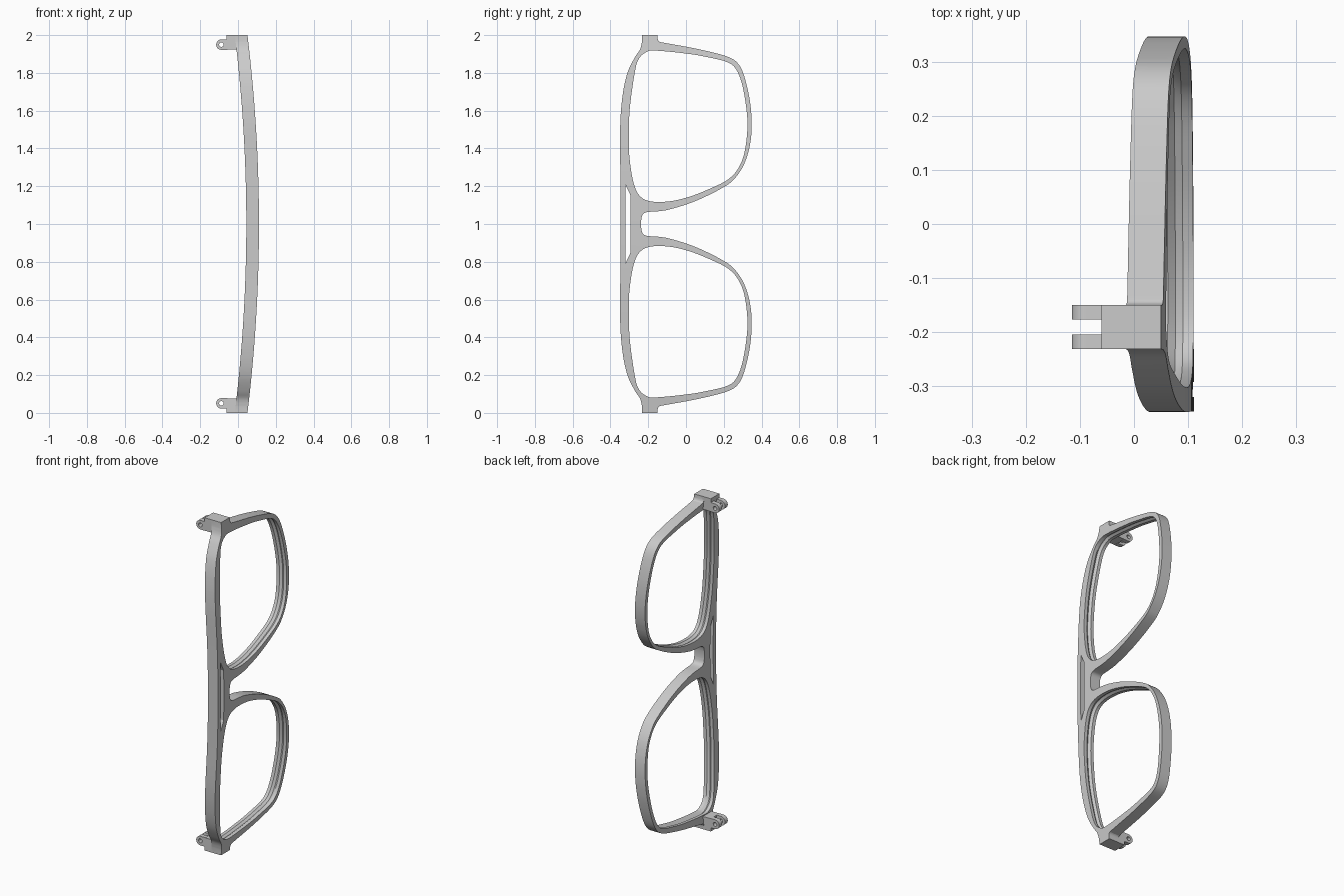
import bpy, bmesh, math
from mathutils import Vector

if "Cube" in bpy.data.objects:
    bpy.data.objects.remove(bpy.data.objects["Cube"])

THICK = 0.067


def front_x(z):
    return 0.111 - 0.061 * (z - 1) ** 2


def smooth_path(pts, n=5, closed=False):
    """Catmull-Rom samples through 2D points."""
    p = [Vector(q) for q in pts]
    c = len(p)
    get = (lambda i: p[i % c]) if closed else (lambda i: p[max(0, min(c - 1, i))])
    out = []
    for i in range(c if closed else c - 1):
        a, b, d, e = get(i - 1), get(i), get(i + 1), get(i + 2)
        for k in range(n):
            t = k / n
            out.append(0.5 * (2 * b + (d - a) * t + (2 * a - 5 * b + 4 * d - e) * t * t
                              + (3 * b - a - 3 * d + e) * t ** 3))
    if not closed:
        out.append(p[-1])
    return out


def flip(pts):
    return [Vector((q[0], 2 - q[1])) for q in reversed(pts)]


def loft(name, rings):
    """Solid through equal-length rings of 3D points, capped at both ends."""
    bm = bmesh.new()
    rows = [[bm.verts.new(v) for v in r] for r in rings]
    n = len(rows[0])
    for a, b in zip(rows, rows[1:]):
        for i in range(n):
            j = (i + 1) % n
            bm.faces.new((a[i], a[j], b[j], b[i]))
    bm.faces.new(rows[0])
    bm.faces.new(rows[-1])
    bmesh.ops.recalc_face_normals(bm, faces=bm.faces)
    me = bpy.data.meshes.new(name)
    bm.to_mesh(me)
    bm.free()
    ob = bpy.data.objects.new(name, me)
    bpy.context.collection.objects.link(ob)
    return ob


def prism(name, pts, x0, x1):
    return loft(name, [[(x, q[0], q[1]) for q in pts] for x in (x0, x1)])


def combine(ob, other, op):
    m = ob.modifiers.new(op, 'BOOLEAN')
    m.operation, m.object, m.solver = op, other, 'EXACT'
    bpy.context.view_layer.objects.active = ob
    bpy.ops.object.modifier_apply(modifier=m.name)
    bpy.data.objects.remove(other, do_unlink=True)


def shade(ob):
    bpy.ops.object.select_all(action='DESELECT')
    ob.select_set(True)
    bpy.context.view_layer.objects.active = ob
    bpy.ops.object.shade_smooth_by_angle(angle=math.radians(25))


# Outer outline of the upper half (y, z): brow, end piece, rim, nose
half = [Vector((-0.348, 1.0))]
half += smooth_path([(-0.348, 1.3), (-0.348, 1.53), (-0.335, 1.685), (-0.310, 1.80),
                     (-0.272, 1.88), (-0.243, 1.925), (-0.233, 1.965)])
half += [Vector((-0.232, 2.0)), Vector((-0.150, 2.0))]
half += smooth_path([(-0.150, 1.98), (-0.143, 1.966), (-0.12, 1.96), (0.02, 1.935),
                     (0.13, 1.911), (0.222, 1.885), (0.272, 1.853), (0.306, 1.79),
                     (0.337, 1.66), (0.348, 1.53), (0.338, 1.415), (0.307, 1.315),
                     (0.26, 1.243), (0.214, 1.204), (0.12, 1.153), (0.02, 1.11),
                     (-0.08, 1.079), (-0.14, 1.068), (-0.205, 1.063), (-0.229, 1.05),
                     (-0.237, 1.022)])
outline = half + flip(half)[:-1]

# Curved frame: outline prism limited to a bowed slab
frame = prism("frame_front", outline, -0.3, 0.3)
zs = [-0.1 + 2.2 * i / 56 for i in range(57)]
section = [(front_x(z), z) for z in zs] + [(front_x(z) - THICK, z) for z in reversed(zs)]
slab = loft("slab", [[(x, y, z) for x, z in section] for y in (-0.6, 0.6)])
combine(frame, slab, 'INTERSECT')

# Hinge blocks behind the end pieces
for lo, hi in ((1.923, 2.0), (0.0, 0.077)):
    block = prism("block", [(-0.232, lo), (-0.150, lo), (-0.150, hi), (-0.232, hi)],
                  -0.06, 0.01)
    combine(frame, block, 'UNION')

# Lens openings with a V groove half way through the rim
lens = smooth_path([(-0.303, 1.45), (-0.298, 1.606), (-0.275, 1.78), (-0.254, 1.867),
                    (-0.214, 1.908), (-0.16, 1.918), (0.02, 1.90), (0.12, 1.882),
                    (0.21, 1.86), (0.259, 1.828), (0.294, 1.75), (0.319, 1.616),
                    (0.325, 1.50), (0.307, 1.368), (0.269, 1.283), (0.214, 1.23),
                    (0.12, 1.184), (0.02, 1.145), (-0.087, 1.12), (-0.188, 1.12),
                    (-0.246, 1.15), (-0.278, 1.22), (-0.298, 1.34)], 5, True)
n = len(lens)
wide = []
for i in range(n):
    t = (lens[(i + 1) % n] - lens[i - 1]).normalized()
    wide.append(lens[i] + 0.010 * Vector((-t.y, t.x)))


def ring(pts, off):
    return [(front_x(q[1]) - THICK / 2 + off, q[0], q[1]) for q in pts]


for f in (lambda p: p, flip):
    a, b = f(lens), f(wide)
    cutter = loft("lens_cut", [[(-0.4, q[0], q[1]) for q in a], ring(a, -0.014),
                               ring(b, 0.0), ring(a, 0.014),
                               [(0.4, q[0], q[1]) for q in a]])
    combine(frame, cutter, 'DIFFERENCE')

# Slot between brow bar and nose bridge
slot = prism("slot_cut", [(-0.321, 1.21), (-0.293, 1.15), (-0.293, 0.85), (-0.321, 0.79)],
             -0.4, 0.4)
combine(frame, slot, 'DIFFERENCE')
shade(frame)


# Hinge knuckles: rounded lugs with a pin hole
def knuckle(name, y, bottom):
    cu = bpy.data.curves.new(name, 'CURVE')
    cu.dimensions, cu.fill_mode, cu.extrude = '2D', 'BOTH', 0.0135
    cx, cz, r = -0.088, 0.0505, 0.0275
    arc = [(cx + r * math.cos(t), cz + r * math.sin(t))
           for t in (math.pi / 2 + math.pi * i / 16 for i in range(17))]
    body = arc + [(-0.055, cz - r), (-0.055, cz + r)]
    hole = [(cx + 0.012 * math.cos(t), cz + 0.012 * math.sin(t))
            for t in (math.tau * i / 20 for i in range(20))]
    for pts in (body, hole):
        s = cu.splines.new('POLY')
        s.points.add(len(pts) - 1)
        s.use_cyclic_u = True
        for p, (x, z) in zip(s.points, pts):
            p.co = (x, z if bottom else 2 - z, 0, 1)
    ob = bpy.data.objects.new(name, cu)
    bpy.context.collection.objects.link(ob)
    ob.location.y = y
    ob.rotation_euler.x = math.pi / 2
    bpy.ops.object.select_all(action='DESELECT')
    ob.select_set(True)
    bpy.context.view_layer.objects.active = ob
    bpy.ops.object.convert(target='MESH')
    shade(bpy.context.view_layer.objects.active)


for side, bottom in (("upper", False), ("lower", True)):
    for tag, y in (("inner", -0.1635), ("outer", -0.2185)):
        knuckle(f"hinge_{side}_{tag}", y, bottom)
